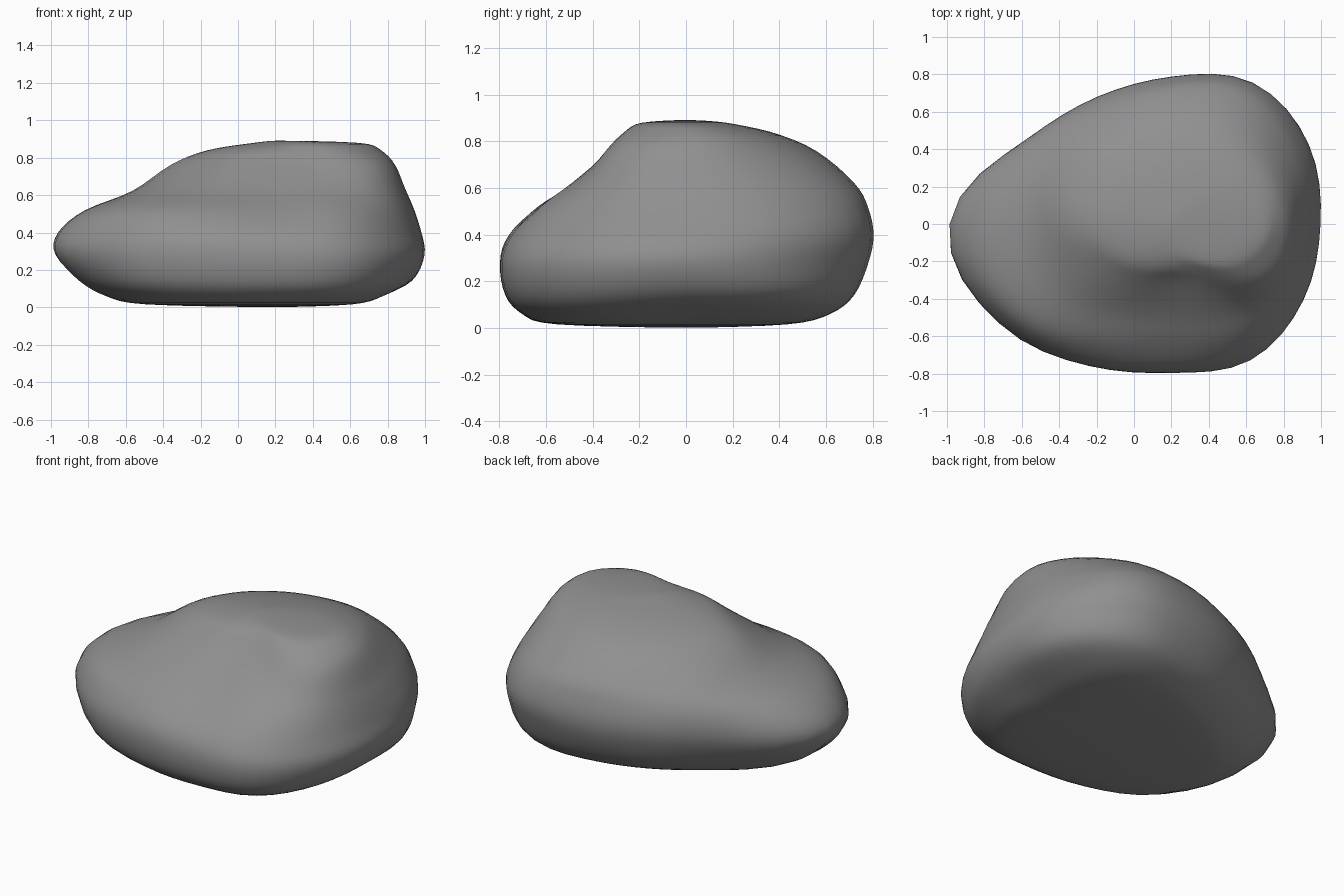
import bpy, bmesh, math

if "Cube" in bpy.data.objects:
    bpy.data.objects.remove(bpy.data.objects["Cube"])

CX = 0.2        # axis of the cross-sections
STEPS = 4       # interpolation steps between control points

# Horizontal sections: height -> radius every 30 degrees, starting at +x
SECTIONS = [
    (0.015, (.38, .42, .48, .43, .43, .50, .68, .75, .62, .56, .56, .48)),
    (0.06, (.56, .62, .68, .60, .59, .67, .90, .91, .77, .70, .73, .65)),
    (0.14, (.73, .79, .80, .70, .70, .79, 1.05, 1.02, .85, .775, .82, .77)),
    (0.28, (.80, .845, .855, .77, .77, .88, 1.195, 1.07, .88, .797, .85, .82)),
    (0.40, (.775, .85, .88, .79, .79, .90, 1.18, 1.04, .85, .755, .80, .78)),
    (0.52, (.74, .80, .85, .765, .76, .86, 1.03, .95, .73, .62, .70, .73)),
    (0.62, (.70, .74, .78, .715, .69, .75, .77, .71, .545, .475, .56, .68)),
    (0.76, (.645, .63, .61, .55, .53, .55, .57, .46, .36, .31, .38, .60)),
    (0.84, (.57, .52, .42, .34, .32, .34, .37, .32, .26, .235, .28, .48)),
    (0.88, (.46, .32, .18, .12, .10, .10, .11, .12, .13, .14, .20, .35)),
]


def spline(a, b, c, d, t):
    """Catmull-Rom interpolation between b and c."""
    return b + 0.5 * t * (c - a + t * (2*a - 5*b + 4*c - d + t * (3*(b - c) + d - a)))


def smooth_ring(radii):
    n = len(radii)
    return [spline(radii[i - 1], radii[i], radii[(i + 1) % n], radii[(i + 2) % n], s / STEPS)
            for i in range(n) for s in range(STEPS)]


# Interpolate round each section, then from section to section
rings = [[z] + smooth_ring(r) for z, r in SECTIONS]
count = len(rings[0]) - 1
rings = [[0.0] + [0.0] * count] + rings + [[0.892] + [0.0] * count]
last = len(rings) - 1
levels = []
for i in range(last):
    four = [rings[min(max(i + k, 0), last)] for k in (-1, 0, 1, 2)]
    for s in range(STEPS):
        levels.append([max(0.0, spline(*v, s / STEPS)) for v in zip(*four)])
levels = levels[1:]

# Boulder surface
bm = bmesh.new()
grid = []
for z, *radii in levels:
    grid.append([bm.verts.new((CX + r * math.cos(math.tau * j / count),
                               r * math.sin(math.tau * j / count), z))
                 for j, r in enumerate(radii)])
for lo, hi in zip(grid, grid[1:]):
    for j in range(count):
        k = (j + 1) % count
        bm.faces.new((lo[j], lo[k], hi[k], hi[j]))
bottom = bm.verts.new((CX, 0, 0))
top = bm.verts.new((CX, 0, 0.892))
for j in range(count):
    k = (j + 1) % count
    bm.faces.new((bottom, grid[0][k], grid[0][j]))
    bm.faces.new((top, grid[-1][j], grid[-1][k]))
bmesh.ops.recalc_face_normals(bm, faces=bm.faces)
for f in bm.faces:
    f.smooth = True

mesh = bpy.data.meshes.new("boulder")
bm.to_mesh(mesh)
bm.free()
boulder = bpy.data.objects.new("boulder", mesh)
bpy.context.collection.objects.link(boulder)

# Dark grey stone
stone = bpy.data.materials.new("dark_stone")
stone.diffuse_color = (0.28, 0.28, 0.28, 1)
stone.use_nodes = True
stone.node_tree.nodes["Principled BSDF"].inputs["Base Color"].default_value = stone.diffuse_color
mesh.materials.append(stone)

# Even out small ripples
soften = boulder.modifiers.new("soften", 'SMOOTH')
soften.factor = 0.5
soften.iterations = 4
